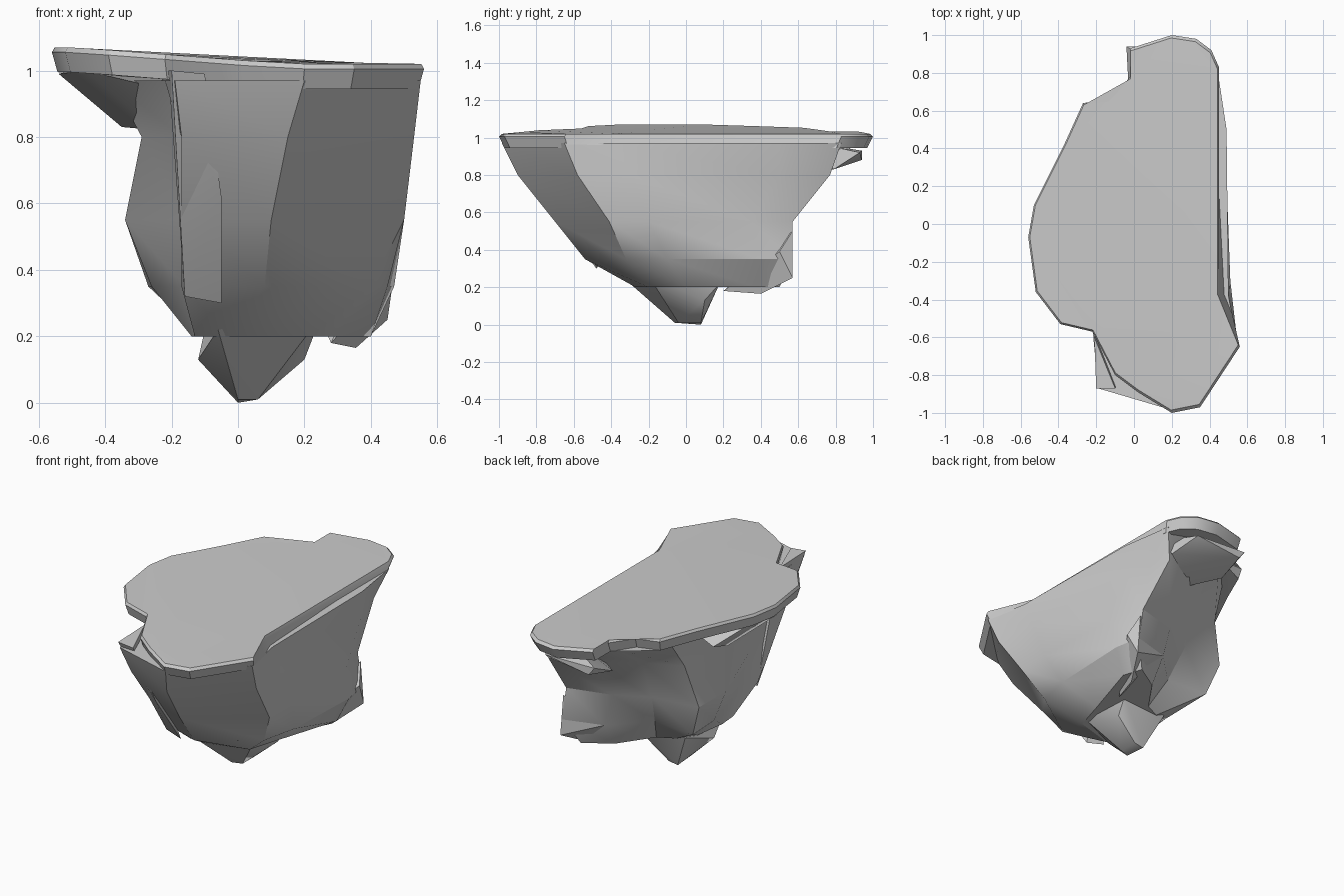
import bpy, bmesh, math

if "Cube" in bpy.data.objects:
    bpy.data.objects.remove(bpy.data.objects["Cube"])


def finish(name, bm, angle=32):
    bmesh.ops.recalc_face_normals(bm, faces=bm.faces)
    mesh = bpy.data.meshes.new(name)
    bm.to_mesh(mesh)
    bm.free()
    ob = bpy.data.objects.new(name, mesh)
    bpy.context.collection.objects.link(ob)
    bpy.ops.object.select_all(action='DESELECT')
    ob.select_set(True)
    bpy.context.view_layer.objects.active = ob
    bpy.ops.object.shade_smooth_by_angle(angle=math.radians(angle))


def loft(name, rings):
    """Skin a stack of matching (x, y, z) rings and close both ends."""
    bm = bmesh.new()
    rows = [[bm.verts.new(p) for p in ring] for ring in rings]
    n = len(rows[0])
    for a, b in zip(rows, rows[1:]):
        for i in range(n):
            j = (i + 1) % n
            bm.faces.new((a[i], a[j], b[j], b[i]))
    ends = [bm.faces.new(rows[0]), bm.faces.new(rows[-1])]
    bmesh.ops.triangulate(bm, faces=ends)
    finish(name, bm)


def chunk(name, *points):
    """Faceted stone: convex hull of a few corner points."""
    bm = bmesh.new()
    for p in points:
        bm.verts.new(p)
    bmesh.ops.convex_hull(bm, input=bm.verts)
    loose = [v for v in bm.verts if not v.link_faces]
    bmesh.ops.delete(bm, geom=loose, context='VERTS')
    finish(name, bm)


def level(z, *pts):
    return [(x, y, z) for x, y in pts]


# Main rock: cross-sections from the rim down to the underside
rim = level(.97, (.55, -.65), (.5, -.38), (.49, .5), (.44, .83), (.2, .92), (-.02, .74),
            (-.24, .5), (-.38, .0), (-.22, -.55), (-.19, -.87), (.2, -.985))
upper = level(.8, (.53, -.58), (.51, -.3), (.48, .5), (.38, .77), (.15, .66), (-.05, .5),
              (-.27, .4), (-.29, .0), (-.17, -.5), (-.17, -.79), (.15, -.9))
middle = level(.55, (.5, -.41), (.5, -.2), (.48, .35), (.41, .57), (.15, .5), (-.05, .4),
               (-.34, .36), (-.34, .1), (-.15, -.4), (-.17, -.6), (.1, -.7))
lower = level(.35, (.4, -.32), (.45, -.1), (.47, .4), (.44, .57), (.2, .5), (0, .3),
              (-.27, .32), (-.26, .1), (-.16, -.25), (-.17, -.45), (.08, -.54))
under = level(.2, (.22, -.2), (.28, 0), (.4, .38), (.36, .5), (.2, .4), (.06, .2),
              (-.04, .15), (-.11, .05), (-.14, -.15), (-.13, -.27), (-.02, -.27))
loft("rock_body", [rim, upper, middle, lower, under])

# Flat top slab, rising slightly to the left, sloping out along the right edge
outline = [(.56, -.65), (.45, -.38), (.45, .83), (.41, .92), (.33, .98), (.2, 1), (-.02, .93),
           (-.02, .78), (-.12, .66), (-.27, .64), (-.37, .42), (-.53, .1), (-.56, -.07),
           (-.52, -.36), (-.39, -.53), (-.22, -.57), (-.1, -.8), (.02, -.89), (.2, -1), (.35, -.97)]


def slab_ring(shrink, drop, flare=0):
    ring = []
    for x, y in outline:
        top = 1.02 + .05 * min(1, max(0, (.15 - x) / .65))
        edge = flare if .44 < x < .5 and y < .5 else 0
        ring.append((x * shrink + edge, y * shrink, top - drop))
    return ring


loft("top_slab", [slab_ring(.985, 0), slab_ring(1, .015), slab_ring(.97, .075, .06)])

# Lowest tip of the rock
chunk("bottom_tip", (0, -.06, .01), (.06, -.04, .01), (.06, .08, .01), (0, .08, 0),
      (-.12, -.1, .13), (.2, .1, .13), (-.06, -.3, .22), (.22, .18, .22), (-.1, .15, .22),
      (.25, -.2, .26))

# Bulge at the lower back right corner
chunk("back_bulge", (.45, .57, .25), (.47, .5, .39), (.355, .4, .165), (.28, .2, .18),
      (.43, .57, .5), (.2, .5, .35))

# Ledge hanging under the back rim
chunk("back_ledge", (.38, .79, .83), (0, .94, .88), (-.04, .94, .93), (.3, .93, .92),
      (-.03, .75, .84), (.1, .62, .8), (.35, .7, .97))

# Stone hanging under the left rim
chunk("left_overhang", (-.54, -.1, .99), (-.5, .1, 1), (-.35, .1, .83), (-.38, .28, .9),
      (-.24, 0, .82), (-.25, -.25, .95), (-.46, -.33, 1), (-.2, .3, 1))

# Ridge running down the front left
chunk("front_ridge", (-.2, -.87, 1), (-.1, -.87, .99), (-.21, -.6, 1), (-.17, -.6, .6),
      (-.05, -.72, .62), (-.16, -.46, .32), (-.05, -.48, .3))
